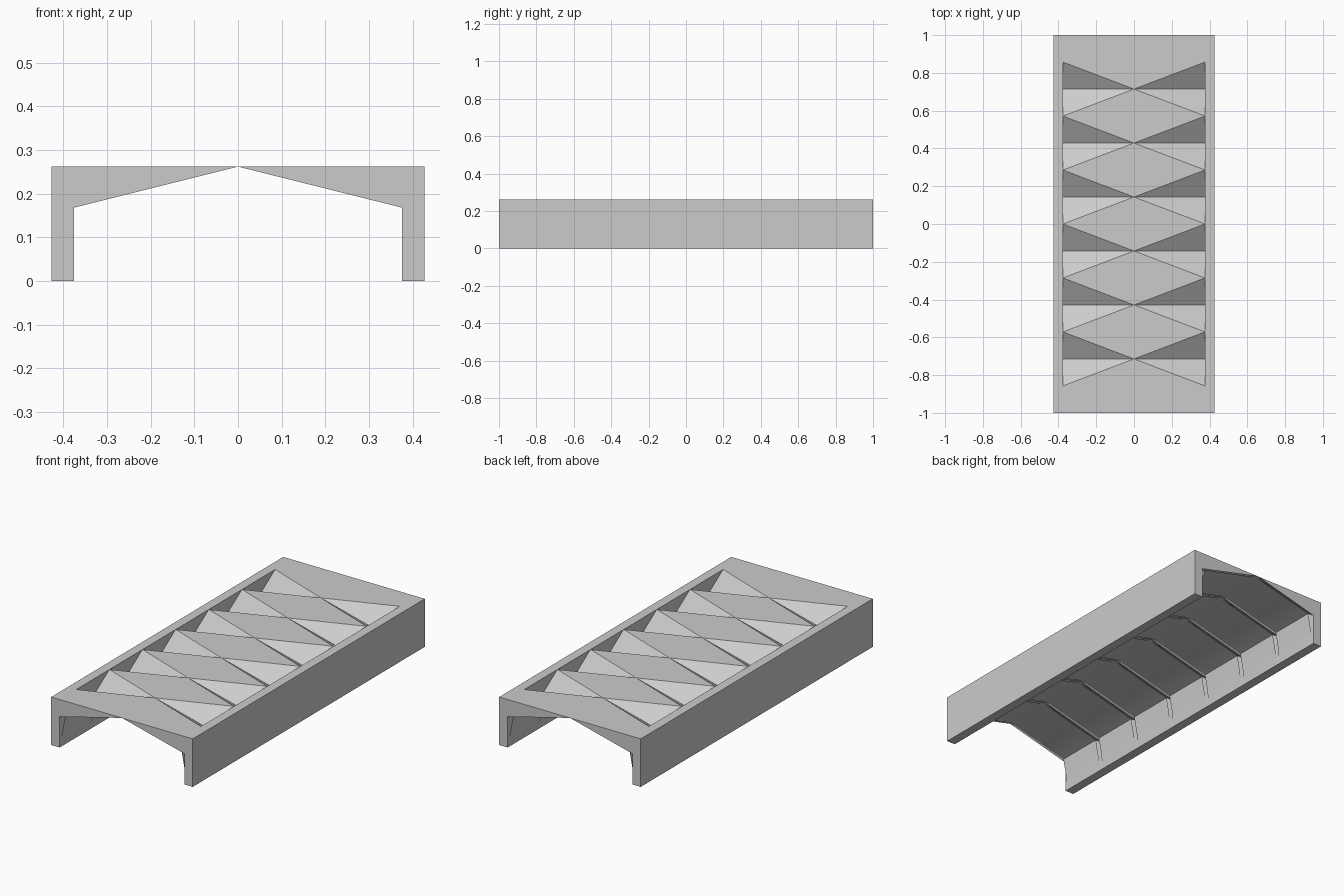
import bpy, bmesh

if "Cube" in bpy.data.objects:
    bpy.data.objects.remove(bpy.data.objects["Cube"])

BAYS, HALF_Y = 7, 1.0
PITCH = 2 * HALF_Y / BAYS
OUT_X, IN_X = 0.427, 0.376      # outer and inner wall faces
TOP, VALLEY = 0.262, 0.168      # roof top and valley end heights
RIB = 0.012                     # half width of the gap between vault panels


def make_object(name, polys):
    """Object from a list of polygons given as corner points."""
    bm = bmesh.new()
    for p in polys:
        bm.faces.new([bm.verts.new(c) for c in p])
    bmesh.ops.remove_doubles(bm, verts=bm.verts, dist=0.0002)
    bmesh.ops.recalc_face_normals(bm, faces=bm.faces)
    me = bpy.data.meshes.new(name)
    bm.to_mesh(me)
    bm.free()
    ob = bpy.data.objects.new(name, me)
    bpy.context.collection.objects.link(ob)
    bpy.context.view_layer.objects.active = ob
    ob.select_set(True)
    bpy.ops.object.shade_smooth_by_angle(angle=0.6)
    ob.select_set(False)
    return ob


def prism(profile, y0, y1):
    """Closed prism: x-z profile extruded along y."""
    a = [(x, y0, z) for x, z in profile]
    b = [(x, y1, z) for x, z in profile]
    n = len(profile)
    sides = [(a[i], a[(i + 1) % n], b[(i + 1) % n], b[i]) for i in range(n)]
    return [a, b[::-1]] + sides


# Folded roof: one flat diamond per bay, slopes falling to the valleys
roof = []
for i in range(BAYS):
    y0 = -HALF_Y + i * PITCH
    y1, yc = y0 + PITCH, y0 + PITCH / 2
    roof.append([(0, y0, TOP), (IN_X, yc, TOP), (0, y1, TOP), (-IN_X, yc, TOP)])
    for s in (-1, 1):
        tip = (s * IN_X, yc, TOP)
        for y in (y0, y1):
            roof.append([(0, y, TOP), (s * IN_X, y, VALLEY), tip])
make_object("folded_roof", roof)

# End gables: flat top triangle and vertical triangular face
for name, e in (("front_gable", -1), ("back_gable", 1)):
    y, yt = e * HALF_Y, e * (HALF_Y - PITCH / 2)
    polys = []
    for s in (-1, 1):
        apex, corner = (0, y, TOP), (s * IN_X, y, TOP)
        polys += [[apex, corner, (s * IN_X, yt, TOP)],
                  [apex, corner, (s * IN_X, y, VALLEY)]]
    make_object(name, polys)

# Side walls
for name, s in (("left", -1), ("right", 1)):
    wall = [(s * IN_X, 0), (s * OUT_X, 0), (s * OUT_X, TOP), (s * IN_X, TOP)]
    make_object(name + "_wall", prism(wall, -HALF_Y, HALF_Y))

# Arched lining panel under each bay
arch = [(0.376, 0), (0.368, 0.085), (0.351, 0.1745), (0, TOP - 0.001)]
arch += [(-x, z) for x, z in arch[-2::-1]]
for i in range(BAYS):
    y0, y1 = -HALF_Y + i * PITCH + RIB, -HALF_Y + (i + 1) * PITCH - RIB
    make_object(f"vault_panel_{i + 1}",
                [[(*a[:1], y0, a[1]), (*b[:1], y0, b[1]),
                  (*b[:1], y1, b[1]), (*a[:1], y1, a[1])]
                 for a, b in zip(arch, arch[1:])])
